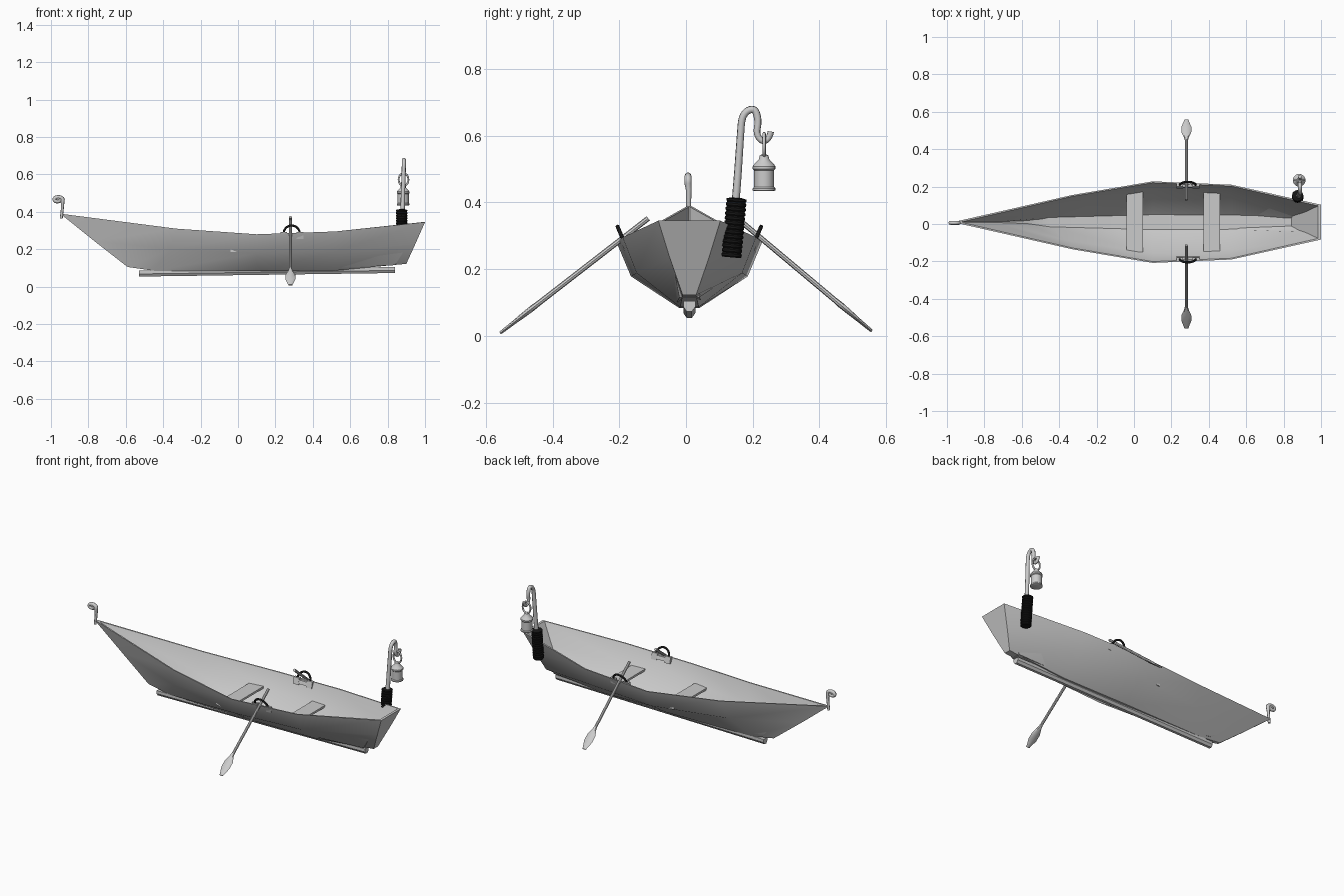
import bpy, bmesh
from math import sin, cos, pi, radians
from mathutils import Vector

if "Cube" in bpy.data.objects:
    bpy.data.objects.remove(bpy.data.objects["Cube"])

CY = 0.01  # boat centre line

black = bpy.data.materials.new("black")
black.diffuse_color = (0.008, 0.008, 0.008, 1)
black.use_nodes = True
black.node_tree.nodes["Principled BSDF"].inputs["Base Color"].default_value = black.diffuse_color


def finish(name, bm, mat=None, angle=35):
    bmesh.ops.recalc_face_normals(bm, faces=bm.faces)
    me = bpy.data.meshes.new(name)
    bm.to_mesh(me)
    bm.free()
    ob = bpy.data.objects.new(name, me)
    bpy.context.collection.objects.link(ob)
    return shade(ob, mat, angle)


def shade(ob, mat=None, angle=35):
    bpy.ops.object.select_all(action='DESELECT')
    ob.select_set(True)
    bpy.context.view_layer.objects.active = ob
    if mat:
        ob.data.materials.append(mat)
    bpy.ops.object.shade_smooth_by_angle(angle=radians(angle))
    return ob


def skin(bm, rings, closed=True, caps=True):
    vs = [[bm.verts.new(p) for p in r] for r in rings]
    n = len(vs[0])
    for a, b in zip(vs, vs[1:]):
        for i in range(n if closed else n - 1):
            j = (i + 1) % n
            bm.faces.new((a[i], a[j], b[j], b[i]))
    if caps:
        bm.faces.new(vs[0])
        bm.faces.new(vs[-1])
    return vs


def lathe(name, profile, base, axis, mat=None, n=16):
    bm = bmesh.new()
    q = Vector(axis).to_track_quat('Z', 'Y')
    skin(bm, [[Vector(base) + q @ Vector((r * cos(2 * pi * i / n), r * sin(2 * pi * i / n), h))
               for i in range(n)] for r, h in profile])
    return finish(name, bm, mat)


def tube(name, pts, radius, mat=None, kind='POLY', radii=None, cyclic=False):
    cu = bpy.data.curves.new(name, 'CURVE')
    cu.dimensions = '3D'
    cu.bevel_depth, cu.bevel_resolution, cu.use_fill_caps = radius, 2, True
    sp = cu.splines.new(kind)
    sp.points.add(len(pts) - 1)
    for i, p in enumerate(pts):
        sp.points[i].co = (*p, 1)
        sp.points[i].radius = radii[i] if radii else 1
    sp.use_cyclic_u = cyclic
    if kind == 'NURBS':
        sp.order_u, sp.use_endpoint_u, sp.resolution_u = 3, True, 6
    ob = bpy.data.objects.new(name, cu)
    bpy.context.collection.objects.link(ob)
    bpy.ops.object.select_all(action='DESELECT')
    ob.select_set(True)
    bpy.context.view_layer.objects.active = ob
    bpy.ops.object.convert(target='MESH')
    return shade(bpy.context.object, mat, 50)


def section(half):
    return [(x, CY + y, z) for x, y, z in half] + [(x, CY - y, z) for x, y, z in reversed(half)]


# Hull: gunwale, chine and bottom edge at each station, outside and inside
outer = [
    [(-.95, .004, .39), (-.77, .004, .245), (-.59, .008, .105)],
    [(-.33, .145, .31), (-.36, .105, .20), (-.45, .018, .085)],
    [(.10, .218, .28), (.10, .175, .178), (.10, .03, .083)],
    [(.52, .20, .295), (.52, .158, .188), (.52, .028, .086)],
    [(1.0, .093, .345), (.95, .058, .232), (.90, .02, .122)]]
inner = [
    [(-.92, .002, .386), (-.74, .002, .26), (-.57, .008, .122)],
    [(-.33, .138, .31), (-.36, .098, .205), (-.45, .025, .10)],
    [(.10, .211, .28), (.10, .166, .185), (.10, .04, .098)],
    [(.52, .193, .295), (.52, .149, .195), (.52, .038, .10)],
    [(.985, .087, .345), (.915, .054, .235), (.84, .03, .115)]]
bm = bmesh.new()
o = skin(bm, [section(s) for s in outer], closed=False)
i_ = skin(bm, [section(s) for s in inner], closed=False)
for k in range(4):
    for s in (0, -1):
        bm.faces.new((o[k][s], o[k + 1][s], i_[k + 1][s], i_[k][s]))
for k in (0, -1):
    bm.faces.new((o[k][0], o[k][-1], i_[k][-1], i_[k][0]))
finish("hull", bm)

# Keel bar
bm = bmesh.new()
skin(bm, [section([(x, .018, z + .032), (x, .018, z + .014), (x, .008, z)])
          for x, z in ((-.53, .054), (.84, .073))])
finish("keel", bm, angle=20)

# Seats
for k, x in enumerate((.005, .415)):
    bm = bmesh.new()
    skin(bm, [[(x + sx * .044, CY + sy * .16, z) for sx, sy in ((-1, -1), (1, -1), (1, 1), (-1, 1))]
              for z in (.186, .198)])
    finish(f"seat_{k + 1}", bm)

# Oars with flat blades, oarlocks and their mounting blocks
oar_shape = [(0, .008, .008), (.74, .008, .008), (.78, .013, .009), (.84, .026, .008),
             (.91, .027, .006), (.98, .014, .005), (1, .012, .004)]
for side, name, handle, tip in ((1, "left", (.13, .372), (.557, .014)),
                                (-1, "right", (-.113, .352), (-.557, .008))):
    a, b = Vector((.28, *handle)), Vector((.28, *tip))
    d = (b - a).normalized()
    nrm = d.cross(Vector((1, 0, 0)))
    bm = bmesh.new()
    skin(bm, [[a.lerp(b, t) + Vector((w * cos(pi * i / 4), 0, 0)) + nrm * (h * sin(pi * i / 4))
               for i in range(8)] for t, w, h in oar_shape])
    finish(name + "_oar", bm)

    y = CY + side * .197
    tube(name + "_oarlock", [(.287 + .043 * cos(pi * i / 12), y + side * .018 * sin(pi * i / 12),
                              .285 + .042 * sin(pi * i / 12)) for i in range(13)], .006, black)
    for k, x in enumerate((.245, .332)):
        bm = bmesh.new()
        skin(bm, [[(x + sx * .018, CY + side * (yy + sy * .008), z)
                   for sx, sy in ((-1, -1), (1, -1), (1, 1), (-1, 1))]
                  for yy, z in ((.188, .255), (.198, .292))])
        finish(f"{name}_oarlock_block_{k + 1}", bm)
    bm = bmesh.new()
    skin(bm, [[(.288 + sx * .05, CY + side * (yy + sy * .006), z)
               for sx, sy in ((-1, -1), (1, -1), (1, 1), (-1, 1))]
              for yy, z in ((.188, .262), (.195, .282))])
    finish(name + "_oarlock_plate", bm)

# Bow post curling into a scroll
pts = [(-.945, .008, .365), (-.94, .008, .41), (-.938, .008, .44)]
for i in range(25):
    a = -.4 + i / 24 * 3 * pi
    f = 1 - .75 * i / 24
    pts.append((-.963 + .027 * f * cos(a), .006, .465 + .017 * f * sin(a)))
tube("bow_scroll", pts, .011, radii=[.7, .7, .8] + [1 - .25 * i / 24 for i in range(25)])

# Lantern pole with hook
tube("lantern_pole", [(.877, .135, .25), (.88, .151, .42), (.885, .163, .60), (.887, .168, .665),
                      (.887, .205, .685), (.887, .218, .645), (.887, .21, .605),
                      (.887, .228, .58), (.887, .25, .59), (.887, .254, .612)],
     .011, kind='NURBS', radii=[1.1, 1.1, 1, 1, 1, 1, .9, .8, .8, .9])

# Rope binding
prof = [(.012, 0)]
for i in range(13):
    prof += [(.027, i * .0138), (.0305, i * .0138 + .004), (.0305, i * .0138 + .010)]
prof.append((.012, .18))
lathe("rope_binding", prof, (.875, .136, .235), (0, .09, 1), black, 12)

# Hanging ring and lantern
tube("lantern_ring", [(.885 + .026 * cos(pi * i / 12), .234, .572 + .034 * sin(pi * i / 12))
                      for i in range(24)], .005, cyclic=True)
lathe("lantern", [(.03, 0), (.034, .002), (.034, .008), (.030, .012), (.030, .062), (.034, .066),
                  (.034, .074), (.028, .082), (.016, .094), (.013, .106), (.006, .11)],
      (.883, .234, .434), (0, 0, 1), None, 20)
